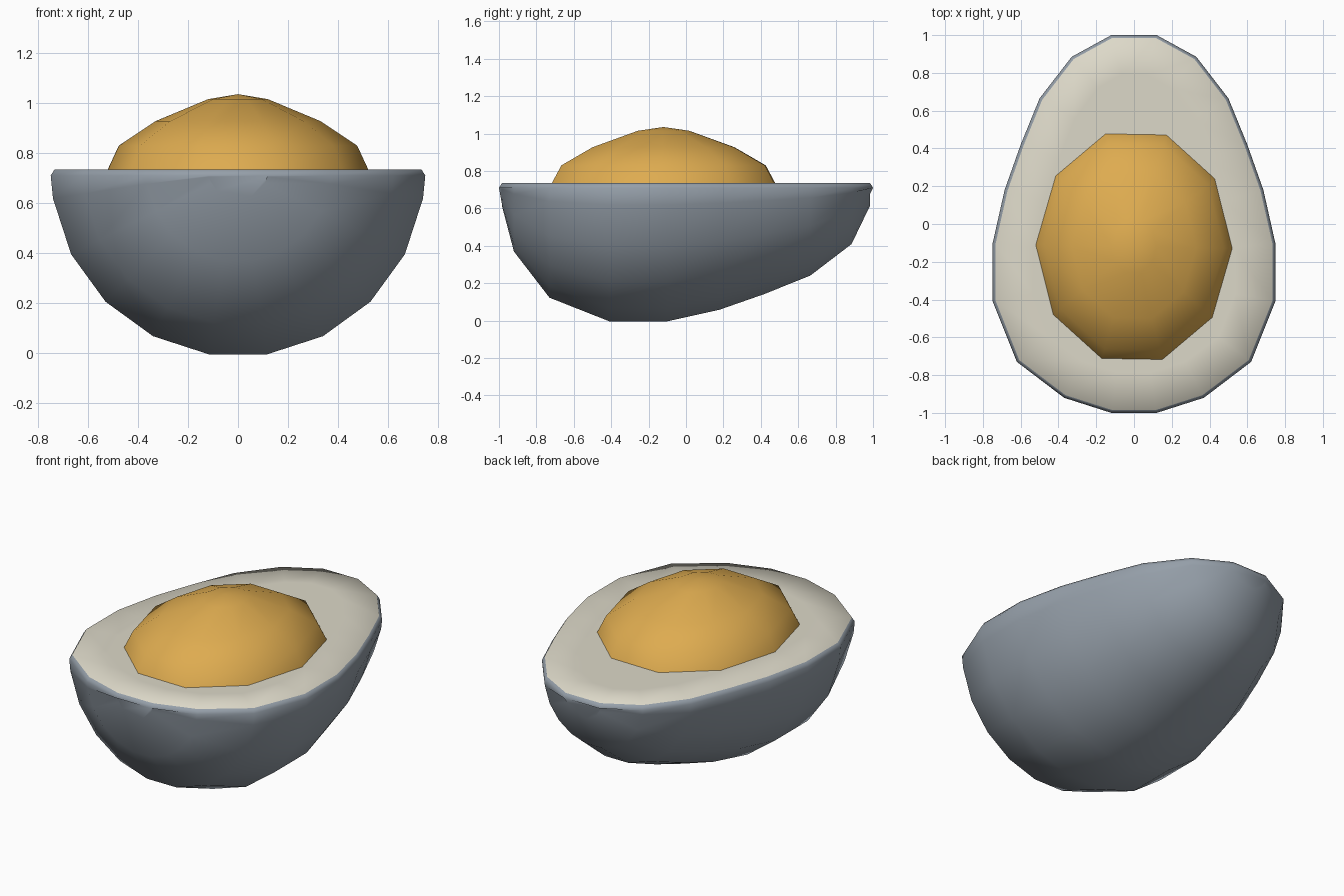
import bpy, bmesh, math
from mathutils import Matrix

if "Cube" in bpy.data.objects:
    bpy.data.objects.remove(bpy.data.objects["Cube"])


def material(name, rgb):
    m = bpy.data.materials.new(name)
    m.diffuse_color = (*rgb, 1)
    m.use_nodes = True
    m.node_tree.nodes["Principled BSDF"].inputs["Base Color"].default_value = m.diffuse_color
    return m


def finish(bm, name, mats):
    bmesh.ops.recalc_face_normals(bm, faces=bm.faces)
    for f in bm.faces:
        f.smooth = True
    me = bpy.data.meshes.new(name)
    bm.to_mesh(me)
    bm.free()
    for m in mats:
        me.materials.append(m)
    ob = bpy.data.objects.new(name, me)
    bpy.context.collection.objects.link(ob)
    return ob


def skin(bm, rings, closed):
    for a, b in zip(rings, rings[1:]):
        n = len(a)
        for i in range(n if closed else n - 1):
            j = (i + 1) % n
            bm.faces.new((a[i], a[j], b[j], b[i]))


grey = material("shell grey", (0.30, 0.345, 0.395))
cream = material("egg white", (0.72, 0.69, 0.58))
orange = material("yolk orange", (0.73, 0.41, 0.08))

# Half egg: half-circle sections strung along y, (y, radius)
stations = [(-1, .12), (-.92, .37), (-.73, .62), (-.41, .748), (-.1, .748),
            (.18, .685), (.42, .60), (.665, .50), (.885, .33), (1, .12)]
RIM, CUT = 0.735, 0.71
bm = bmesh.new()
rings = []
for y, r in stations:
    ring = [bm.verts.new((-r, y, CUT))]
    for k in range(10):
        a = math.radians(-81 + 18 * k)
        ring.append(bm.verts.new((r * math.sin(a), y,
                                  min(RIM - r * math.cos(a), CUT - 0.005))))
    ring.append(bm.verts.new((r, y, CUT)))
    # tips pull in slightly towards the bottom
    if abs(y) == 1:
        for v in ring[1:-1]:
            v.co.y *= 0.985
    rings.append(ring)
skin(bm, rings, False)
bm.faces.new(rings[0])
bm.faces.new(rings[-1])
top = bm.faces.new([r[0] for r in rings] + [r[-1] for r in reversed(rings)])
bmesh.ops.recalc_face_normals(bm, faces=bm.faces)

# Bevelled rim, then the cut face of the white
bmesh.ops.inset_region(bm, faces=[top], thickness=0.016, depth=0)
for v in top.verts:
    v.co.z = RIM
white = bmesh.ops.inset_region(bm, faces=[top], thickness=0.2, depth=0)["faces"]
for f in white + [top]:
    f.material_index = 1
finish(bm, "half_egg", [grey, cream])

# Yolk: ten-sided dome, (scale, z)
bm = bmesh.new()
rings = []
for s, z in [(1, RIM), (.915, .83), (.635, .927), (.23, 1.015)]:
    rings.append([bm.verts.new((.52 * s * math.cos(i * math.pi / 5),
                                .625 * s * math.sin(i * math.pi / 5), z))
                  for i in range(10)])
skin(bm, rings, True)
tip = bm.verts.new((0, 0, 1.035))
for i in range(10):
    bm.faces.new((rings[-1][i], rings[-1][(i + 1) % 10], tip))
bm.faces.new(rings[0])
bmesh.ops.delete(bm, geom=[f for f in bm.faces if len(f.verts) == 10],
                 context='FACES_ONLY')
bmesh.ops.transform(bm, verts=bm.verts, matrix=Matrix.Translation((0, -.12, 0))
                    @ Matrix.Rotation(math.radians(-1), 4, 'Z'))
bmesh.ops.recalc_face_normals(bm, faces=bm.faces)
finish(bm, "yolk", [orange])
